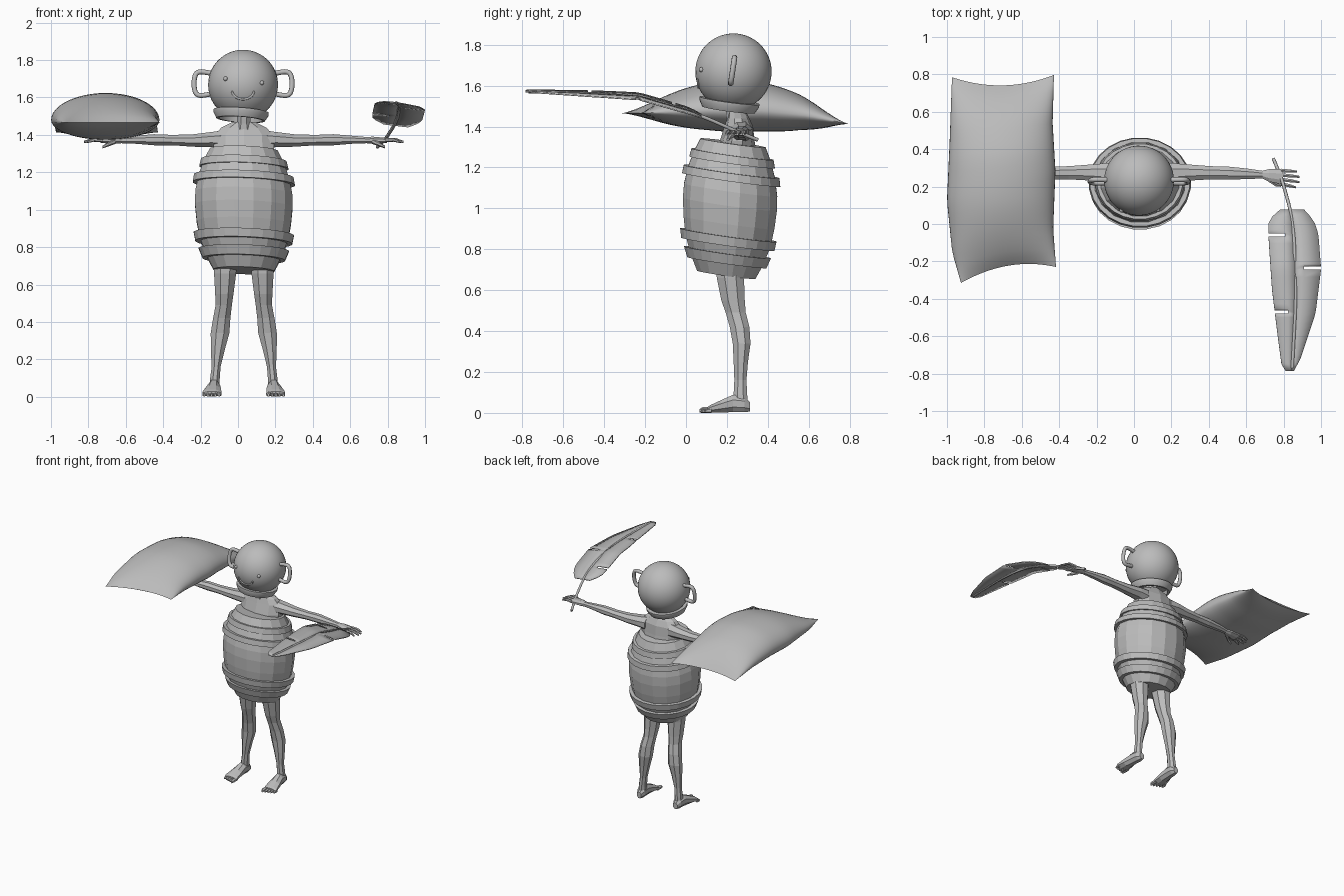
import bpy, bmesh, math
from mathutils import Vector, Matrix

if "Cube" in bpy.data.objects:
    bpy.data.objects.remove(bpy.data.objects["Cube"])

CX = 0.031                     # symmetry plane of the body
GREY = bpy.data.materials.new("plain grey")
GREY.diffuse_color = (0.5, 0.5, 0.5, 1)
GREY.use_nodes = True
GREY.node_tree.nodes["Principled BSDF"].inputs["Base Color"].default_value = GREY.diffuse_color
X, Y, Z = Vector((1, 0, 0)), Vector((0, 1, 0)), Vector((0, 0, 1))


def make(name, verts, faces, smooth=None):
    me = bpy.data.meshes.new(name)
    me.from_pydata([tuple(v) for v in verts], [], faces)
    bm = bmesh.new()
    bm.from_mesh(me)
    bmesh.ops.remove_doubles(bm, verts=bm.verts, dist=1e-5)
    bmesh.ops.recalc_face_normals(bm, faces=bm.faces)
    bm.to_mesh(me)
    bm.free()
    ob = bpy.data.objects.new(name, me)
    bpy.context.collection.objects.link(ob)
    me.materials.append(GREY)
    if smooth:
        bpy.ops.object.select_all(action='DESELECT')
        ob.select_set(True)
        bpy.context.view_layer.objects.active = ob
        bpy.ops.object.shade_smooth_by_angle(angle=math.radians(smooth))
    return ob


def loft(name, rings, U, V, n=8, smooth=None):
    """rings: (centre, radius along U, radius along V)"""
    verts, faces = [], []
    for c, a, b in rings:
        for k in range(n):
            t = 2 * math.pi * (k + 0.5) / n
            verts.append(Vector(c) + U * a * math.cos(t) + V * b * math.sin(t))
    for i in range(len(rings) - 1):
        for k in range(n):
            j = (k + 1) % n
            faces.append((i*n + k, i*n + j, i*n + n + j, i*n + n + k))
    faces += [tuple(range(n)), tuple(range(len(verts) - n, len(verts)))]
    return make(name, verts, faces, smooth)


def lathe(name, prof, n, place, closed=False, smooth=None):
    verts = [place(r, z, 2 * math.pi * (k + 0.5) / n) for r, z in prof for k in range(n)]
    m = len(prof)
    faces = []
    for i in range(m if closed else m - 1):
        i2 = (i + 1) % m
        for k in range(n):
            j = (k + 1) % n
            faces.append((i*n + k, i*n + j, i2*n + j, i2*n + k))
    if not closed:
        faces += [tuple(range(n)), tuple(range((m - 1) * n, m * n))]
    return make(name, verts, faces, smooth)


def wire(name, pts, radius):
    cu = bpy.data.curves.new(name, 'CURVE')
    cu.dimensions = '3D'
    cu.bevel_depth, cu.bevel_resolution, cu.use_fill_caps = radius, 2, True
    cu.resolution_u = 4
    sp = cu.splines.new('NURBS')
    sp.points.add(len(pts) - 1)
    for p, c in zip(sp.points, pts):
        p.co = (*c, 1)
    sp.use_endpoint_u, sp.order_u = True, 3
    ob = bpy.data.objects.new(name, cu)
    bpy.context.collection.objects.link(ob)
    cu.materials.append(GREY)
    bpy.ops.object.select_all(action='DESELECT')
    ob.select_set(True)
    bpy.context.view_layer.objects.active = ob
    bpy.ops.object.convert(target='MESH')
    bpy.ops.object.shade_smooth_by_angle(angle=math.radians(50))


def interp(table, t):
    for (a, va), (b, vb) in zip(table, table[1:]):
        if t <= b:
            f = max(0, (t - a) / (b - a))
            return va + (vb - va) * f
    return table[-1][1]


# barrel, leaning back a little, with four hoops
def barrel(r, z, t):
    dx, dy = r * math.cos(t), 0.88 * r * math.sin(t)
    return (CX + dx, 0.197 + 0.052 * (z - 0.68) + dy, z - 0.14 * dy - 0.035 * dx)


lathe("barrel", [(.165, .675), (.205, .75), (.24, .84), (.257, .93), (.266, 1.02), (.264, 1.09),
                 (.245, 1.18), (.215, 1.26), (.184, 1.32)], 16, barrel)
for i, (z0, r0, z1, r1) in enumerate([(.735, .222, .785, .243), (.825, .261, .87, .27),
                                      (1.14, .275, 1.18, .268), (1.225, .24, 1.265, .23)]):
    lathe(f"hoop_{i + 1}", [(r0 - .04, z0), (r0, z0), (r1, z1), (r1 - .04, z1)], 24, barrel, True)

# upper body and neck
loft("chest", [((CX, .25, 1.24), .15, .10), ((CX, .25, 1.33), .17, .085), ((CX, .258, 1.40), .165, .07),
               ((CX, .255, 1.44), .125, .055), ((CX, .25, 1.47), .06, .045)], X, Y, 10)
loft("neck", [((CX, .25, 1.40), .06, .055), ((CX, .235, 1.46), .04, .042), ((CX, .222, 1.54), .04, .04)], X, Y)

# limbs, left and right
for s, side in ((1, "left"), (-1, "right")):
    def at(dx, y, z):
        return (CX + s * dx, y, z)

    loft(side + "_arm", [(at(.10, .268, 1.375), .06, .055), (at(.17, .272, 1.375), .058, .044),
                         (at(.27, .275, 1.37), .046, .036), (at(.38, .274, 1.372), .038, .03),
                         (at(.48, .272, 1.374), .037, .032), (at(.58, .268, 1.374), .03, .023),
                         (at(.655, .264, 1.372), .022, .018), (at(.69, .26, 1.372), .036, .02),
                         (at(.765, .252, 1.37), .044, .015)], Y, Z)
    for i in range(4):
        y = .286 - i * .024
        ln = (.085, .10, .098, .08)[i]
        loft(f"{side}_finger_{i + 1}", [(at(.755, y, 1.371), .011, .011),
             (at(.755 + ln * .55, y - .003 - i * .002, 1.374), .01, .01),
             (at(.755 + ln, y - .006 - i * .004, 1.362), .006, .006)], Y, Z, 6)
    loft(side + "_thumb", [(at(.685, .24, 1.366), .014, .014), (at(.725, .212, 1.35), .012, .012),
                           (at(.755, .205, 1.335), .007, .007)], Y, Z, 6)

    loft(side + "_leg", [(at(.098, .22, .78), .07, .08), (at(.1, .217, .66), .064, .072),
                         (at(.104, .23, .55), .053, .062), (at(.107, .243, .49), .047, .053),
                         (at(.118, .262, .42), .05, .052), (at(.127, .272, .34), .054, .047),
                         (at(.139, .268, .25), .04, .038), (at(.148, .266, .16), .026, .032),
                         (at(.155, .266, .09), .028, .036), (at(.157, .268, .03), .03, .036)], X, Y)
    loft(side + "_foot", [(at(.156, .312, .03), .02, .025), (at(.157, .285, .042), .034, .042),
                          (at(.16, .23, .046), .036, .046), (at(.165, .17, .032), .047, .032),
                          (at(.17, .12, .02), .054, .02), (at(.171, .105, .015), .05, .015)], X, Z)
    for i in range(5):
        x, tip = .132 + i * .02, .066 + i * .007
        r = .014 if i == 0 else .011
        loft(f"{side}_toe_{i + 1}", [(at(x, .125, r), r, r), (at(x, tip + .015, r), r, r),
                                     (at(x, tip, r * .7), r * .5, r * .6)], X, Z, 6)

# head: round upturned bowl with a flared rim
HC, R = Vector((.027, .232, 1.668)), .187
ROT = Matrix.Rotation(math.radians(-7.5), 3, 'X') @ Matrix.Rotation(math.radians(4), 3, 'Y')


def bowl(r, z, t):
    return HC + ROT @ Vector((r * math.cos(t), r * math.sin(t), z))


dome = [(R * math.sin(a), R * math.cos(a)) for a in (math.radians(2 + i * 134 / 22) for i in range(23))]
lathe("head_bowl", dome + [(.122, -.142), (.148, -.142), (.147, -.158), (.13, -.188),
                           (.116, -.188), (.112, -.155), (.002, -.155)], 40, bowl, smooth=40)


def on_face(x, z, lift=0):
    d = math.sqrt(R * R - (x - HC.x) ** 2 - (z - HC.z) ** 2)
    return Vector((x, HC.y - d - lift, z))


# eyes and smile
for i, (x, z) in enumerate(((-.067, 1.70), (.128, 1.678))):
    c = on_face(x, z)
    lathe(f"eye_{i + 1}", [(.012 * math.sin(a), .012 * math.cos(a)) for a in
                           (math.radians(3 + k * 29) for k in range(7))], 12,
          lambda r, z, t: c + Vector((r * math.cos(t), r * math.sin(t), z)), smooth=60)
wire("smile", [on_face(.027 + .06 * math.cos(a), 1.64 - .05 * math.sin(a), .001) for a in
               (math.pi * (.04 + .92 * k / 12) for k in range(13))], .006)

# handle ears
for s, side in ((1, "left"), (-1, "right")):
    pts = [(.15, .05), (.19, .06), (.245, .066), (.262, .03), (.262, -.03), (.245, -.066), (.19, -.06), (.15, -.05)]
    wire(side + "_handle", [HC + Vector((s * x, -.004 + .15 * z, z + .006)) for x, z in pts], .0135)

# feather: quill and notched vane
RIB = [(-.785, .845), (-.4, .866), (-.05, .855), (.08, .835), (.24, .79), (.35, .745)]
RIBZ = [(-.785, 1.572), (-.5, 1.562), (-.23, 1.548), (.02, 1.475), (.15, 1.42), (.25, 1.375), (.35, 1.335)]
LEFT = [(-.785, .81), (-.76, .79), (-.61, .77), (-.35, .738), (-.08, .72), (0, .717), (.04, .74), (.075, .78)]
RIGHT = [(-.785, .855), (-.72, .89), (-.48, .97), (-.24, 1.0), (-.05, .985), (.02, .96), (.075, .91)]
wire("feather_quill", [(interp(RIB, y), y, interp(RIBZ, y)) for y in
                       (.35, .3, .24, .16, .08, -.05, -.2, -.4, -.6, -.77)], .009)
for name, edge, cuts in (("feather_vane_inner", LEFT, (-.06, -.47)), ("feather_vane_outer", RIGHT, (-.235,))):
    ys = [.075 - .86 * i / 24 for i in range(25)]
    ys = sorted([y for y in ys if all(abs(y - c) > .016 for c in cuts)]
                + [c + d for c in cuts for d in (-.009, .009)])
    verts, faces = [], []
    for y in ys:
        xr, xe, zr = interp(RIB, y), interp(edge, y), interp(RIBZ, y)
        for f in (0, .35, 1):
            dx = (xe - xr) * f
            verts.append((xr + dx, y, zr - .12 * dx))
    for i in range(len(ys) - 1):
        mid = (ys[i] + ys[i + 1]) / 2
        for k in range(2):
            if k and any(abs(mid - c) < .005 for c in cuts):
                continue
            a = i * 3 + k
            faces.append((a, a + 1, a + 4, a + 3))
    ob = make(name, verts, faces, 40)
    m = ob.modifiers.new("thickness", 'SOLIDIFY')
    m.thickness, m.offset = .007, 0

# pillow: two bulging sheets meeting at a seam
N = 24
PL = [(-1, -.925), (-.7, -.972), (-.2, -1.0), (.4, -.985), (1, -.973)]
PR = [(-1, -.417), (-.6, -.432), (0, -.42), (.5, -.435), (1, -.428)]
SEAM = [(-1, 1.465), (-.3, 1.48), (.2, 1.478), (.6, 1.455), (1, 1.412)]
verts, faces = [], []
for up in (.145, -.105):
    base = len(verts)
    for i in range(N + 1):
        v = -1 + 2 * i / N
        for k in range(N + 1):
            u = math.sin(math.pi * (k / N - .5))
            w = (u + 1) / 2
            x = interp(PL, v) * (1 - w) + interp(PR, v) * w
            y0, y1 = -.315 + .085 * w, .785 + .012 * w
            y = y0 + (y1 - y0) * (v + 1) / 2 - v * abs(v) * .05 * (1 - u * u)
            bulge = math.sqrt(max(0, 1 - u * u)) * (1 - v * v) ** .85
            verts.append((x, y, interp(SEAM, v) + up * bulge))
    for i in range(N):
        for k in range(N):
            a = base + i * (N + 1) + k
            faces.append((a, a + 1, a + N + 2, a + N + 1))
make("pillow", verts, faces, 50)
